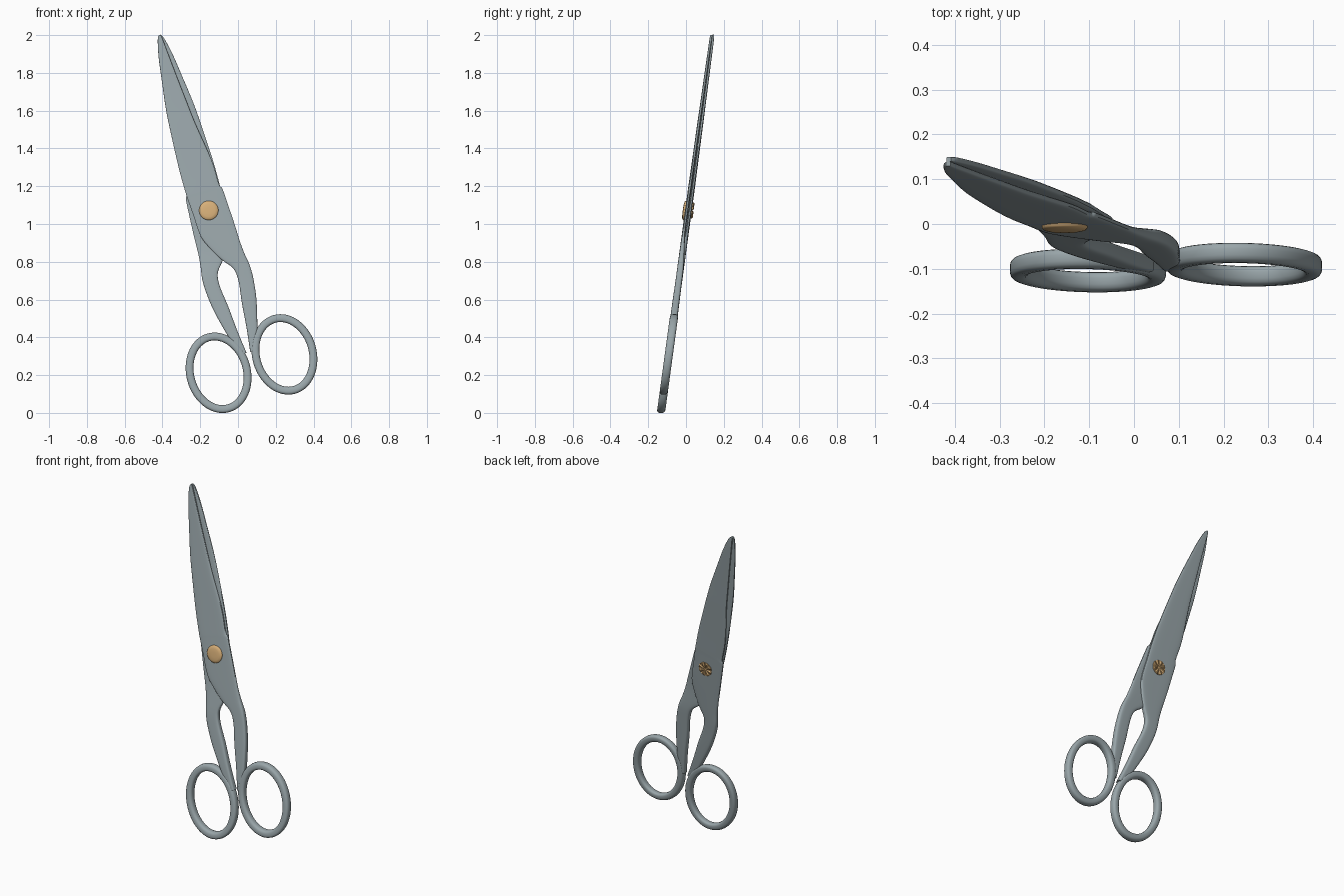
import bpy, bmesh, math
from mathutils import Matrix, Vector

cube = bpy.data.objects.get("Cube")
if cube:
    bpy.data.objects.remove(cube, do_unlink=True)


def material(name, color):
    m = bpy.data.materials.new(name)
    m.use_nodes = True
    m.diffuse_color = color
    m.node_tree.nodes["Principled BSDF"].inputs["Base Color"].default_value = color
    return m


STEEL = material("steel grey", (0.32, 0.38, 0.40, 1))
BRASS = material("warm brass", (0.68, 0.43, 0.19, 1))

# Local frame: x across, y depth, z along the blades, origin at the pivot
LEAN = Matrix(((1, 0, 0, 0), (0, 1, 0.136, 0), (0, 0, 1, 0), (0, 0, 0, 1)))
PLACE = (Matrix.Translation((-0.155, 0.013, 1.072)) @ LEAN
         @ Matrix.Rotation(math.radians(-15.6), 4, 'Y'))
FLIP = Matrix.Rotation(math.pi, 4, 'Z')


def finish(name, bm, mat, matrix, angle=50):
    bmesh.ops.recalc_face_normals(bm, faces=bm.faces)
    bm.transform(matrix)
    mesh = bpy.data.meshes.new(name)
    bm.to_mesh(mesh)
    bm.free()
    mesh.materials.append(mat)
    ob = bpy.data.objects.new(name, mesh)
    bpy.context.collection.objects.link(ob)
    bpy.ops.object.select_all(action='DESELECT')
    bpy.context.view_layer.objects.active = ob
    ob.select_set(True)
    bpy.ops.object.shade_smooth_by_angle(angle=math.radians(angle))
    return ob


def skin(bm, loops, closed=False):
    rings = [[bm.verts.new(p) for p in loop] for loop in loops]
    n = len(rings[0])
    for i in range(len(rings) - (0 if closed else 1)):
        a, b = rings[i], rings[(i + 1) % len(rings)]
        for j in range(n):
            k = (j + 1) % n
            bm.faces.new((a[j], a[k], b[k], b[j]))
    if not closed:
        bm.faces.new(rings[0])
        bm.faces.new(rings[-1])


def smooth_rows(rows, steps=4):
    # Catmull-Rom interpolation of the stations
    out = []
    rows = [Vector(r) for r in rows]
    for i in range(len(rows) - 1):
        p0, p1 = rows[max(i - 1, 0)], rows[i]
        p2, p3 = rows[i + 1], rows[min(i + 2, len(rows) - 1)]
        for s in range(steps):
            t = s / steps
            out.append(0.5 * (2 * p1 + (p2 - p0) * t
                              + (2 * p0 - 5 * p1 + 4 * p2 - p3) * t * t
                              + (3 * p1 - p0 - 3 * p2 + p3) * t ** 3))
    return out + [rows[-1]]


def section(z, left, right, front, back, n=24, power=0.45):
    mid, half = (left + right) / 2, (right - left) / 2
    ymid, deep = (front + back) / 2, (back - front) / 2
    pts = []
    for i in range(n):
        a = 2 * math.pi * (i + 0.5) / n
        c, s = math.cos(a), math.sin(a)
        pts.append((mid + half * math.copysign(abs(c) ** power, c),
                    ymid + deep * math.copysign(abs(s) ** power, s), z))
    return pts


# Stations from tip to handle: along, spine edge, cutting edge, front, back
STATIONS = [
    (0.964, -0.006, 0.005, -0.010, 0), (0.94, -0.018, 0.009, -0.012, 0),
    (0.85, -0.038, 0.017, -0.013, 0), (0.72, -0.056, 0.029, -0.014, 0),
    (0.58, -0.074, 0.043, -0.015, 0), (0.46, -0.083, 0.056, -0.016, 0),
    (0.25, -0.093, 0.087, -0.017, 0), (0.12, -0.093, 0.090, -0.018, 0),
    (0.09, -0.092, 0.101, -0.018, 0), (0, -0.086, 0.107, -0.018, 0),
    (-0.12, -0.078, 0.113, -0.018, 0), (-0.2, -0.045, 0.115, -0.018, 0.004),
    (-0.27, -0.004, 0.121, -0.018, 0.010), (-0.32, 0.036, 0.129, -0.018, 0.014),
    (-0.36, 0.050, 0.132, -0.018, 0.016), (-0.42, 0.050, 0.130, -0.018, 0.017),
    (-0.52, 0.037, 0.117, -0.019, 0.018), (-0.65, 0.026, 0.086, -0.019, 0.019),
    (-0.78, 0.010, 0.050, -0.018, 0.018),
]


def half(prefix, matrix):
    # Blade and shank in one sweep
    bm = bmesh.new()
    skin(bm, [section(*row) for row in smooth_rows(STATIONS)])
    finish(prefix + "_blade_and_shank", bm, STEEL, matrix)
    # Oval finger ring
    bm = bmesh.new()
    loops = []
    for i in range(64):
        a = 2 * math.pi * i / 64
        centre = Vector((0.181 + 0.150 * math.cos(a), 0, -0.842 + 0.195 * math.sin(a)))
        out = Vector((math.cos(a) / 0.150, 0, math.sin(a) / 0.195)).normalized()
        loops.append([centre + out * x + Vector((0, y, 0))
                      for x, y, _ in section(0, -0.021, 0.021, -0.022, 0.022, 16, 0.7)])
    skin(bm, loops, closed=True)
    finish(prefix + "_finger_ring", bm, STEEL, matrix)


half("front", PLACE)
half("back", PLACE @ FLIP)


def disc(radius, y, n=32):
    return [(radius * math.cos(2 * math.pi * i / n), y, radius * math.sin(2 * math.pi * i / n))
            for i in range(n)]


# Domed rivet head in front
bm = bmesh.new()
skin(bm, [disc(r, y) for r, y in ((0.051, -0.012), (0.051, -0.022), (0.047, -0.026),
                                  (0.034, -0.029), (0.015, -0.030))])
finish("rivet_head", bm, BRASS, PLACE)

# Peened rivet end behind, with radial petals
bm = bmesh.new()
loops = [disc(0.043, 0.012), disc(0.043, 0.022), disc(0.038, 0.026), disc(0.012, 0.026)]
for k, high in ((2, 0.028), (3, 0.025)):
    loops[k] = [(x, high if i % 4 < 2 else 0.0195, z) for i, (x, y, z) in enumerate(loops[k])]
loops.append(disc(0.008, 0.020))
skin(bm, loops)
finish("rivet_end", bm, BRASS, PLACE, 25)
